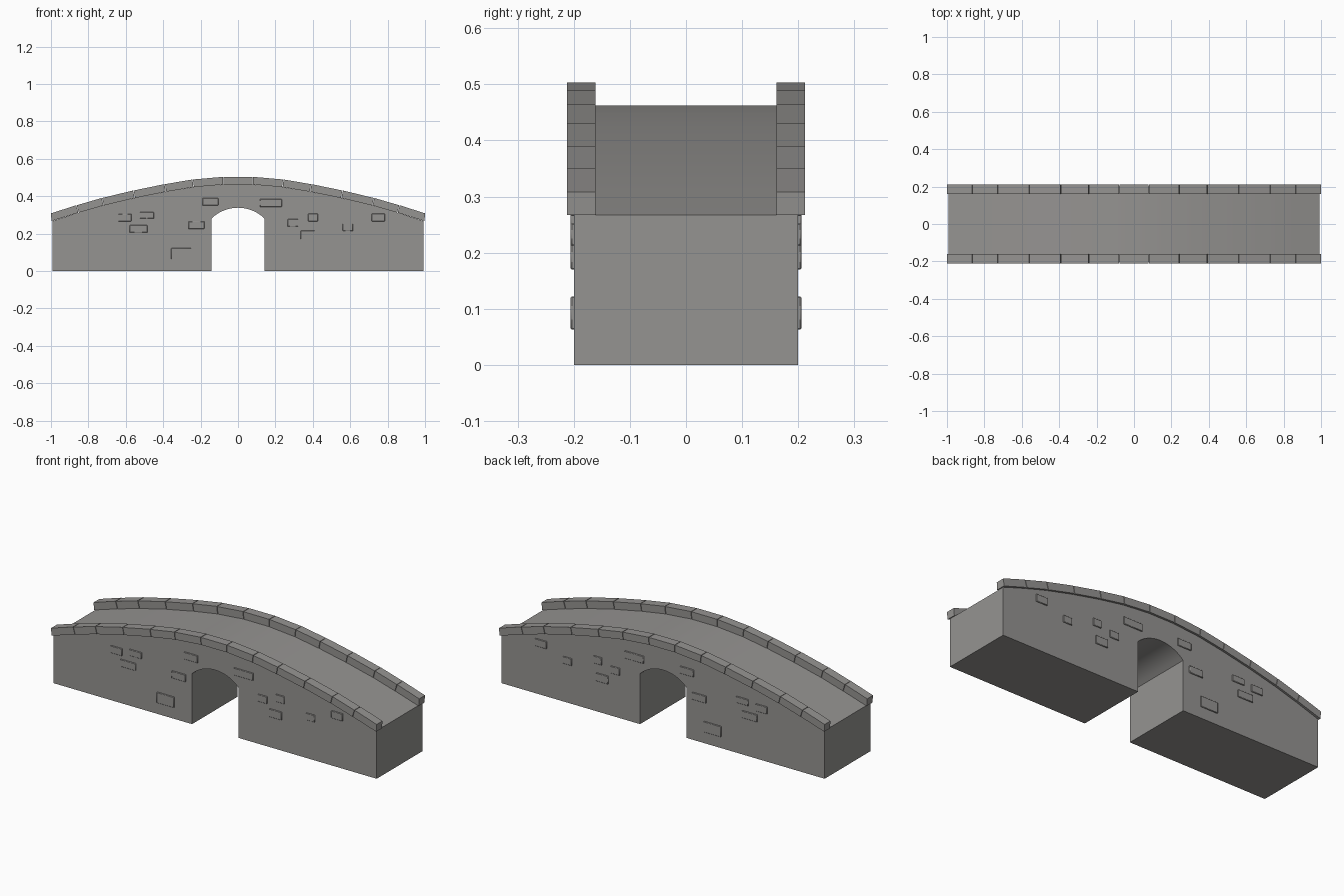
import bpy, bmesh, math

if "Cube" in bpy.data.objects:
    bpy.data.objects.remove(bpy.data.objects["Cube"])

stone = bpy.data.materials.new("weathered grey stone")
stone.diffuse_color = (0.30, 0.293, 0.283, 1)
stone.use_nodes = True
stone.node_tree.nodes["Principled BSDF"].inputs["Base Color"].default_value = stone.diffuse_color

# Crown line of the parapet: joint positions and heights on one half
half = [(0.08, 0.503), (0.242, 0.489), (0.392, 0.464), (0.56, 0.43),
        (0.728, 0.39), (0.864, 0.351), (1.0, 0.308)]
crown = [(-x, z) for x, z in reversed(half)] + half
T = 0.041  # parapet thickness


def below(i):
    """Point under joint i, measured square to the curve (upright at the ends)."""
    x, z = crown[i]
    if i in (0, len(crown) - 1):
        return (x * 0.997, z - T)
    dx = crown[i + 1][0] - crown[i - 1][0]
    dz = crown[i + 1][1] - crown[i - 1][1]
    d = math.hypot(dx, dz)
    return (x + dz / d * T, z - dx / d * T)


deck = [below(i) for i in range(len(crown))]


def extrude(bm, outline, y0, y1):
    """Solid from an x-z outline between two y planes."""
    face = bm.faces.new([bm.verts.new((x, y0, z)) for x, z in outline])
    new = bmesh.ops.extrude_face_region(bm, geom=[face])["geom"]
    for v in new:
        if isinstance(v, bmesh.types.BMVert):
            v.co.y = y1


def finish(bm, name, smooth=25, bevel=0):
    bmesh.ops.recalc_face_normals(bm, faces=bm.faces[:])
    me = bpy.data.meshes.new(name)
    bm.to_mesh(me)
    bm.free()
    ob = bpy.data.objects.new(name, me)
    bpy.context.collection.objects.link(ob)
    me.materials.append(stone)
    if bevel:
        mod = ob.modifiers.new("worn edges", "BEVEL")
        mod.width = bevel
        mod.segments = 1
    bpy.ops.object.select_all(action="DESELECT")
    ob.select_set(True)
    bpy.context.view_layer.objects.active = ob
    bpy.ops.object.shade_smooth_by_angle(angle=math.radians(smooth))
    return ob


# Bridge body: humped deck on top, segmental arch opening below
W, SPRING, RISE = 0.142, 0.28, 0.058
R = (W * W + RISE * RISE) / (2 * RISE)
a = math.asin(W / R)
arch = [(R * math.sin(t), SPRING + RISE - R + R * math.cos(t))
        for t in (a - 2 * a * i / 14 for i in range(15))]
END = 0.992
top = [(max(-END, min(END, x)), z) for x, z in deck]
outline = top + [(END, 0), (W, 0)] + arch + [(-W, 0), (-END, 0)]
bm = bmesh.new()
extrude(bm, outline, -0.2, 0.2)
finish(bm, "bridge_body")

# Parapets: a row of curb stones on each side with thin joints
G = 0.0015
for side, name in ((-1, "front_parapet"), (1, "back_parapet")):
    bm = bmesh.new()
    for i in range(len(crown) - 1):
        (x0, z0), (x1, z1) = crown[i], crown[i + 1]
        (u0, w0), (u1, w1) = deck[i], deck[i + 1]
        g0 = 0 if i == 0 else G
        g1 = 0 if i == len(crown) - 2 else G
        extrude(bm, [(x0 + g0, z0), (x1 - g1, z1), (u1 - g1, w1), (u0 + g0, w0)],
                side * 0.161, side * 0.212)
    finish(bm, name, 3)

# Raised wall stones, the same on both faces: x0, x1, z0, z1
bricks = [(-.64, -.57, .265, .305), (-.525, -.45, .28, .315), (-.58, -.485, .205, .245),
          (-.265, -.18, .225, .265), (-.19, -.105, .35, .39), (.117, .235, .343, .384),
          (-.357, -.25, .063, .122), (.265, .322, .237, .277), (.375, .427, .265, .306),
          (.335, .41, .17, .215), (.56, .614, .213, .252), (.715, .785, .265, .306)]
for side, name in ((-1, "front_wall_stones"), (1, "back_wall_stones")):
    bm = bmesh.new()
    for x0, x1, z0, z1 in bricks:
        extrude(bm, [(x0, z0), (x1, z0), (x1, z1), (x0, z1)], side * 0.195, side * 0.2055)
    finish(bm, name, 60, 0.002)
